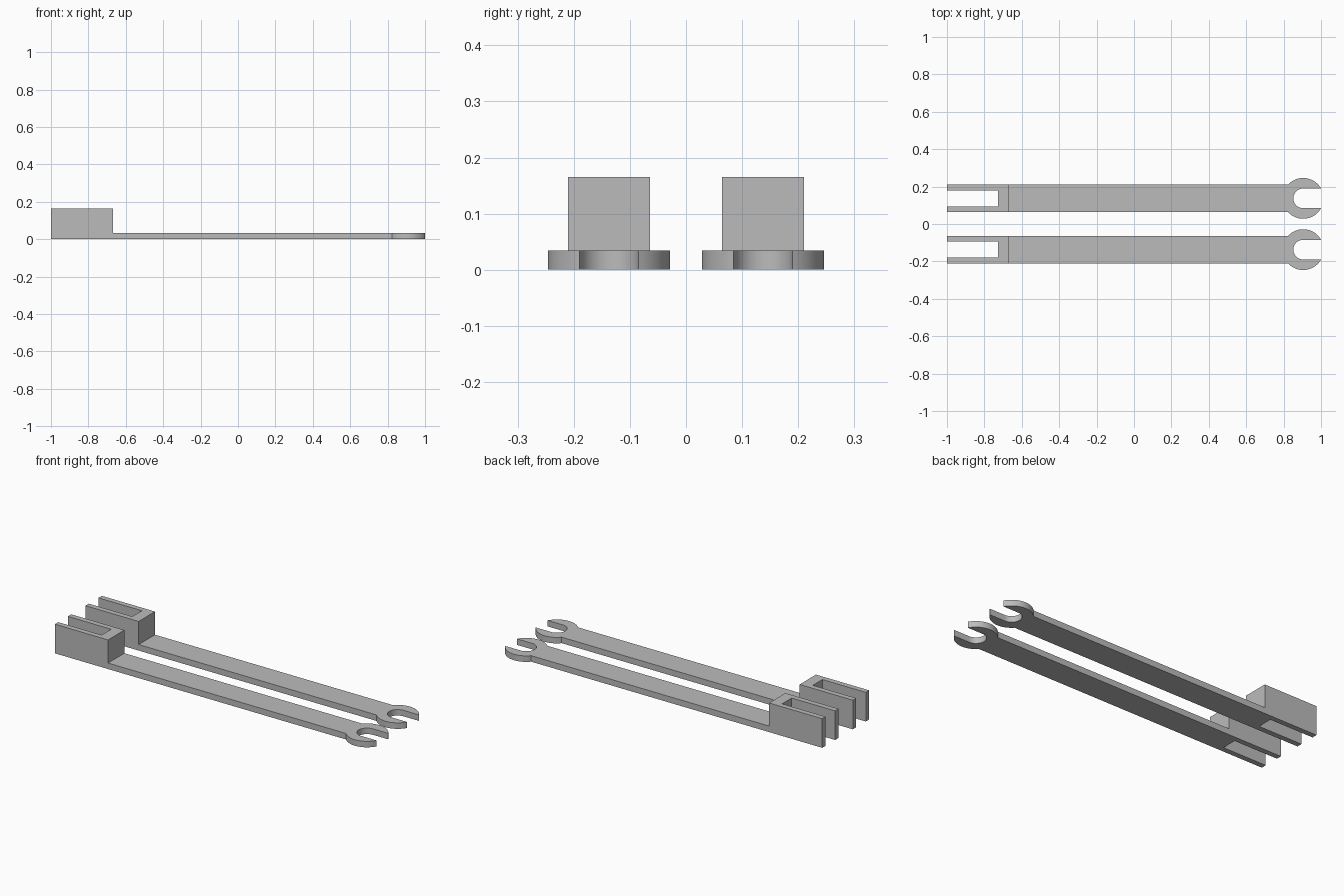
import bpy, bmesh
from math import sin, cos, asin, pi, radians

cube = bpy.data.objects.get("Cube")
if cube:
    bpy.data.objects.remove(cube, do_unlink=True)

grey = bpy.data.materials.new("plain grey")
grey.use_nodes = True
GREY = (0.5, 0.5, 0.5, 1)
grey.diffuse_color = GREY
grey.node_tree.nodes["Principled BSDF"].inputs["Base Color"].default_value = GREY

BACK, STEP, SLOT_END = -1.0, -0.667, -0.728   # block extents along the bar
HALF, SLOT_HALF = 0.073, 0.043                # half widths of bar and block slot
HEAD_X, HEAD_R, JAW_R = 0.9045, 0.109, 0.0525
THICK, BLOCK_TOP = 0.034, 0.165


def arc(radius, start, end, steps):
    return [(HEAD_X + radius * cos(start + (end - start) * i / steps),
             radius * sin(start + (end - start) * i / steps)) for i in range(steps + 1)]


def raise_faces(bm, faces, height, keep):
    """Extrude faces straight up and return the raised faces."""
    geom = bmesh.ops.extrude_face_region(bm, geom=faces, use_keep_orig=keep)["geom"]
    bmesh.ops.translate(bm, vec=(0, 0, height),
                        verts=[g for g in geom if isinstance(g, bmesh.types.BMVert)])
    return [g for g in geom if isinstance(g, bmesh.types.BMFace)]


def wrench_arm(name, y):
    # Slotted block outline
    block = [(BACK, -HALF), (STEP, -HALF), (STEP, HALF), (BACK, HALF),
             (BACK, SLOT_HALF), (SLOT_END, SLOT_HALF),
             (SLOT_END, -SLOT_HALF), (BACK, -SLOT_HALF)]
    # Bar, round head and open jaw outline
    tip, neck = asin(JAW_R / HEAD_R), pi - asin(HALF / HEAD_R)
    bar = ([(STEP, HALF), (STEP, -HALF)]
           + arc(HEAD_R, -neck, -tip, 24)
           + arc(JAW_R, -pi / 2, -3 * pi / 2, 32)
           + arc(HEAD_R, tip, neck, 24))

    bm = bmesh.new()
    for outline in (block, bar):
        bm.faces.new([bm.verts.new((px, py, 0)) for px, py in outline])
    bmesh.ops.remove_doubles(bm, verts=bm.verts[:], dist=1e-5)
    tops = raise_faces(bm, bm.faces[:], THICK, True)
    block_top = min(tops, key=lambda f: f.calc_center_median().x)
    raise_faces(bm, [block_top], BLOCK_TOP - THICK, False)
    bmesh.ops.dissolve_limit(bm, angle_limit=0.01, verts=bm.verts[:], edges=bm.edges[:])
    bmesh.ops.recalc_face_normals(bm, faces=bm.faces[:])

    mesh = bpy.data.meshes.new(name)
    bm.to_mesh(mesh)
    bm.free()
    mesh.materials.append(grey)
    obj = bpy.data.objects.new(name, mesh)
    obj.location.y = y
    bpy.context.collection.objects.link(obj)
    return obj


# Two identical arms side by side
arms = [wrench_arm("front_wrench_arm", -0.137), wrench_arm("back_wrench_arm", 0.137)]

bpy.ops.object.select_all(action='DESELECT')
for arm in arms:
    arm.select_set(True)
bpy.context.view_layer.objects.active = arms[0]
bpy.ops.object.shade_smooth_by_angle(angle=radians(30))
